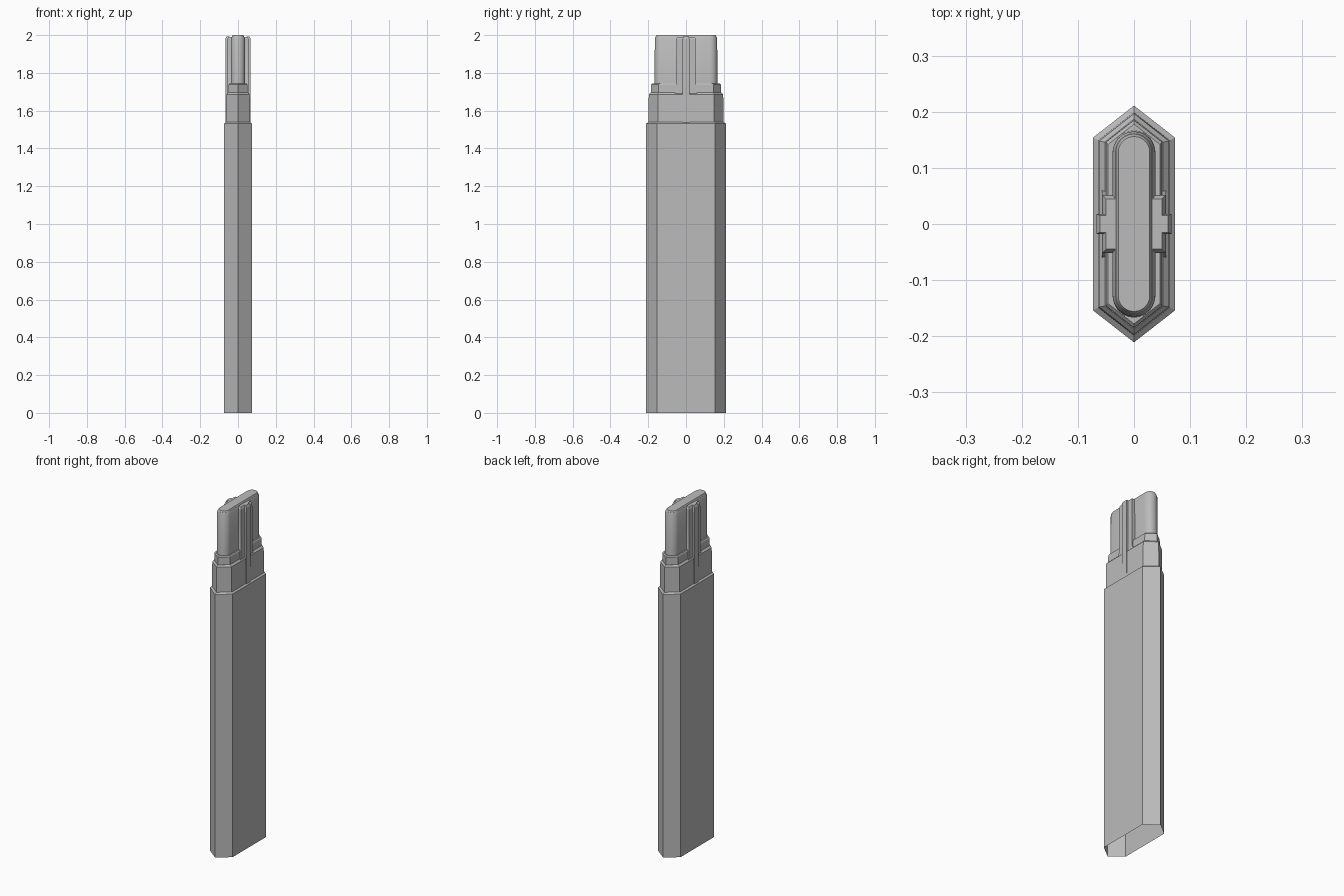
import bpy
import bmesh
from math import sin, cos, pi, radians

cube = bpy.data.objects.get("Cube")
if cube:
    bpy.data.objects.remove(cube, do_unlink=True)

grey = bpy.data.materials.new("plain grey")
grey.use_nodes = True
grey.diffuse_color = (0.5, 0.5, 0.5, 1)
grey.node_tree.nodes["Principled BSDF"].inputs["Base Color"].default_value = (0.5, 0.5, 0.5, 1)


def hexagon(w, length, shoulder):
    return [(w, -shoulder), (w, shoulder), (0, length),
            (-w, shoulder), (-w, -shoulder), (0, -length)]


def rectangle(x0, x1, y):
    return [(x0, -y), (x1, -y), (x1, y), (x0, y)]


def stadium(r, length, n=12):
    arc = [(r * cos(pi * i / n), length - r + r * sin(pi * i / n)) for i in range(n + 1)]
    return arc + [(-x, -y) for x, y in arc]


def stadium_with_block(r, length, bx, by):
    """Rounded slot outline widened by a block in the middle."""
    pts = stadium(r, length)
    half = len(pts) // 2
    right = [(r, -by), (bx, -by), (bx, by), (r, by)]
    left = [(-x, -y) for x, y in right]
    return right + pts[:half] + left + pts[half:]


def loft(name, rings, open_bottom=False):
    """Join outlines stacked at rising heights into one shell."""
    bm = bmesh.new()
    loops = [[bm.verts.new((x, y, z)) for x, y in ring] for z, ring in rings]
    n = len(loops[0])
    for a, b in zip(loops, loops[1:]):
        for i in range(n):
            j = (i + 1) % n
            bm.faces.new((a[i], a[j], b[j], b[i]))
    bm.faces.new(loops[-1])
    if not open_bottom:
        bm.faces.new(loops[0][::-1])
    mesh = bpy.data.meshes.new(name)
    bm.normal_update()
    bm.to_mesh(mesh)
    bm.free()
    mesh.materials.append(grey)
    obj = bpy.data.objects.new(name, mesh)
    bpy.context.collection.objects.link(obj)
    bpy.ops.object.select_all(action="DESELECT")
    obj.select_set(True)
    bpy.context.view_layer.objects.active = obj
    bpy.ops.object.shade_smooth_by_angle(angle=radians(25))
    return obj


# Long hollow sleeve, open underneath, with a chamfered upper rim
loft("sleeve", [(0, hexagon(0.073, 0.211, 0.154)),
                (1.532, hexagon(0.073, 0.211, 0.154)),
                (1.54, hexagon(0.064, 0.199, 0.149))], open_bottom=True)

# Two stepped collars
loft("lower_collar", [(1.535, hexagon(0.064, 0.199, 0.149)),
                      (1.685, hexagon(0.062, 0.197, 0.148)),
                      (1.695, hexagon(0.052, 0.187, 0.146))])
loft("upper_collar", [(1.69, hexagon(0.051, 0.186, 0.146)),
                      (1.738, hexagon(0.05, 0.185, 0.146)),
                      (1.744, hexagon(0.046, 0.178, 0.142))])

# Rounded tongue with a wider middle block and bevelled top
loft("tongue", [(1.69, stadium_with_block(0.038, 0.167, 0.057, 0.06)),
                (1.71, stadium_with_block(0.038, 0.167, 0.057, 0.052)),
                (1.98, stadium_with_block(0.038, 0.165, 0.056, 0.051)),
                (1.991, stadium_with_block(0.033, 0.161, 0.05, 0.045))])
loft("tongue_cap", [(1.985, stadium(0.033, 0.161)),
                    (1.993, stadium(0.032, 0.16)),
                    (2.0, stadium(0.028, 0.156))])

# Guide rail on each side, running down to the sleeve rim
for side, sign in (("left", 1), ("right", -1)):
    rings = [(1.535, rectangle(0.045, 0.067, 0.018)),
             (1.98, rectangle(0.045, 0.067, 0.018)),
             (1.992, rectangle(0.045, 0.061, 0.015))]
    if sign < 0:
        rings = [(z, [(-x, -y) for x, y in ring]) for z, ring in rings]
    loft(side + "_rail", rings)
